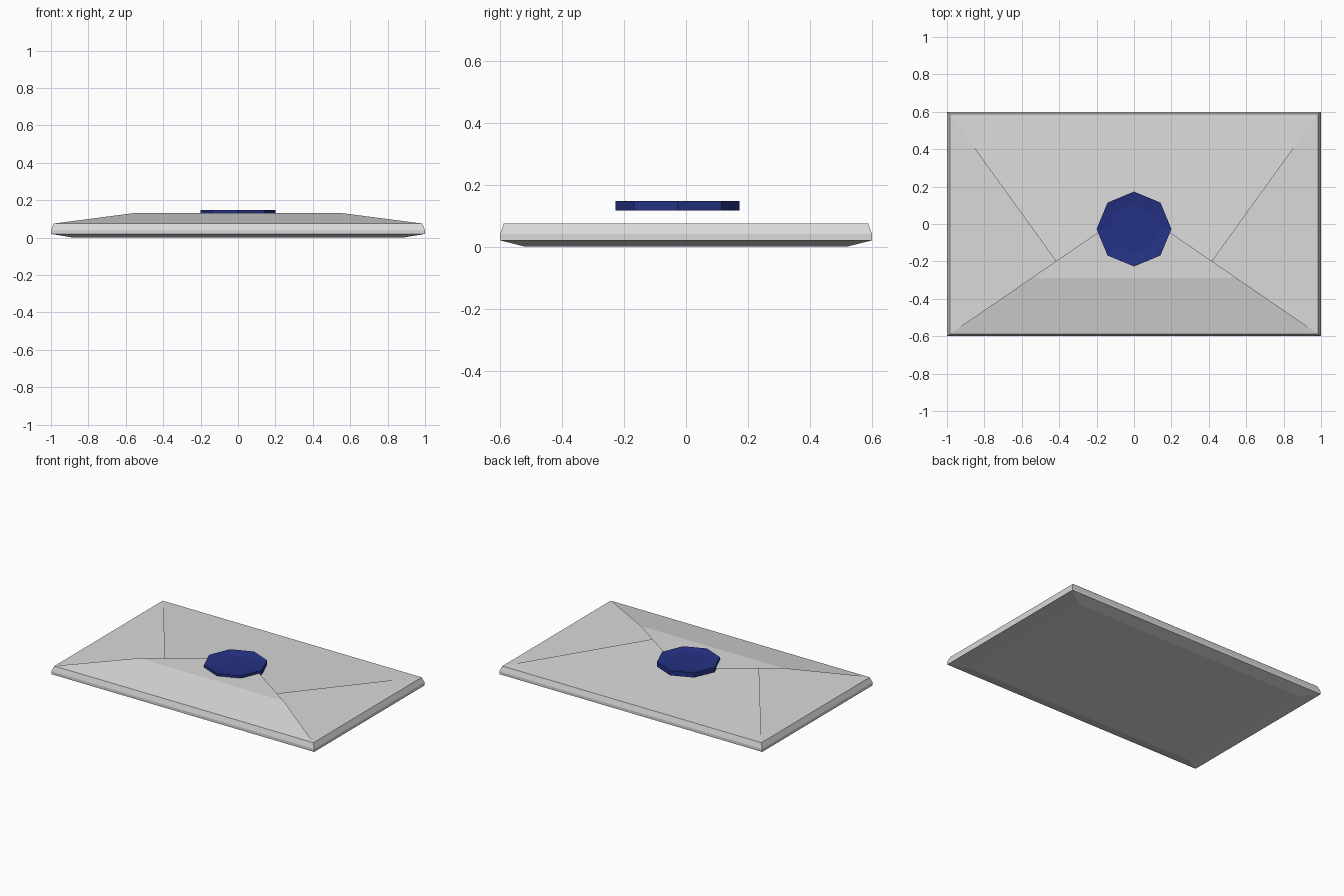
import bpy, bmesh, math

if "Cube" in bpy.data.objects:
    bpy.data.objects.remove(bpy.data.objects["Cube"])


def material(name, rgb):
    m = bpy.data.materials.new(name)
    m.diffuse_color = (*rgb, 1)
    m.use_nodes = True
    m.node_tree.nodes["Principled BSDF"].inputs["Base Color"].default_value = m.diffuse_color
    return m


def loft(name, rings, mat, cap_start=False, cap_end=False, closed=True):
    """Skin a list of equally sized point rows."""
    bm = bmesh.new()
    rows = [[bm.verts.new(p) for p in r] for r in rings]
    n = len(rows[0])
    for a, b in zip(rows, rows[1:]):
        for i in range(n if closed else n - 1):
            j = (i + 1) % n
            bm.faces.new((a[i], a[j], b[j], b[i]))
    if cap_start:
        bm.faces.new(rows[0][::-1])
    if cap_end:
        bm.faces.new(rows[-1])
    me = bpy.data.meshes.new(name)
    bm.to_mesh(me)
    bm.free()
    me.materials.append(mat)
    ob = bpy.data.objects.new(name, me)
    bpy.context.collection.objects.link(ob)
    return ob


def rect(x, y, z):
    return [(-x, -y, z), (x, -y, z), (x, y, z), (-x, y, z)]


def octagon(r, z):
    return [(r * math.cos(k * math.pi / 4), -0.027 + r * math.sin(k * math.pi / 4), z)
            for k in range(8)]


paper = material("paper_grey", (0.70, 0.70, 0.70))
wax = material("wax_blue", (0.018, 0.032, 0.23))

# Envelope body with chamfered edges
loft("envelope_body",
     [rect(0.88, 0.52, 0), rect(1.0, 0.60, 0.02), rect(1.0, 0.60, 0.04), rect(0.985, 0.588, 0.075)],
     paper, True, True)

# Back flap: thin sheet rising gently and tucked under the front flap
loft("back_flap",
     [[(-x, y, z), (x, y, z)] for x, y, z in ((0.344, -0.30, 0.112), (0.985, 0.588, 0.0755))],
     paper, closed=False)

# Front flap: rises from the front edge, then lies level to its tip
loft("front_flap",
     [[(-x, y, z), (x, y, z)] for x, y, z in
      ((0.985, -0.588, 0.0755), (0.55, -0.29, 0.132), (0.01, 0.08, 0.132))],
     paper, closed=False)

# Octagonal seal with a shallow dished top
loft("wax_seal",
     [octagon(0.2, 0.116), octagon(0.2, 0.148), octagon(0.13, 0.138)],
     wax, True, True)
